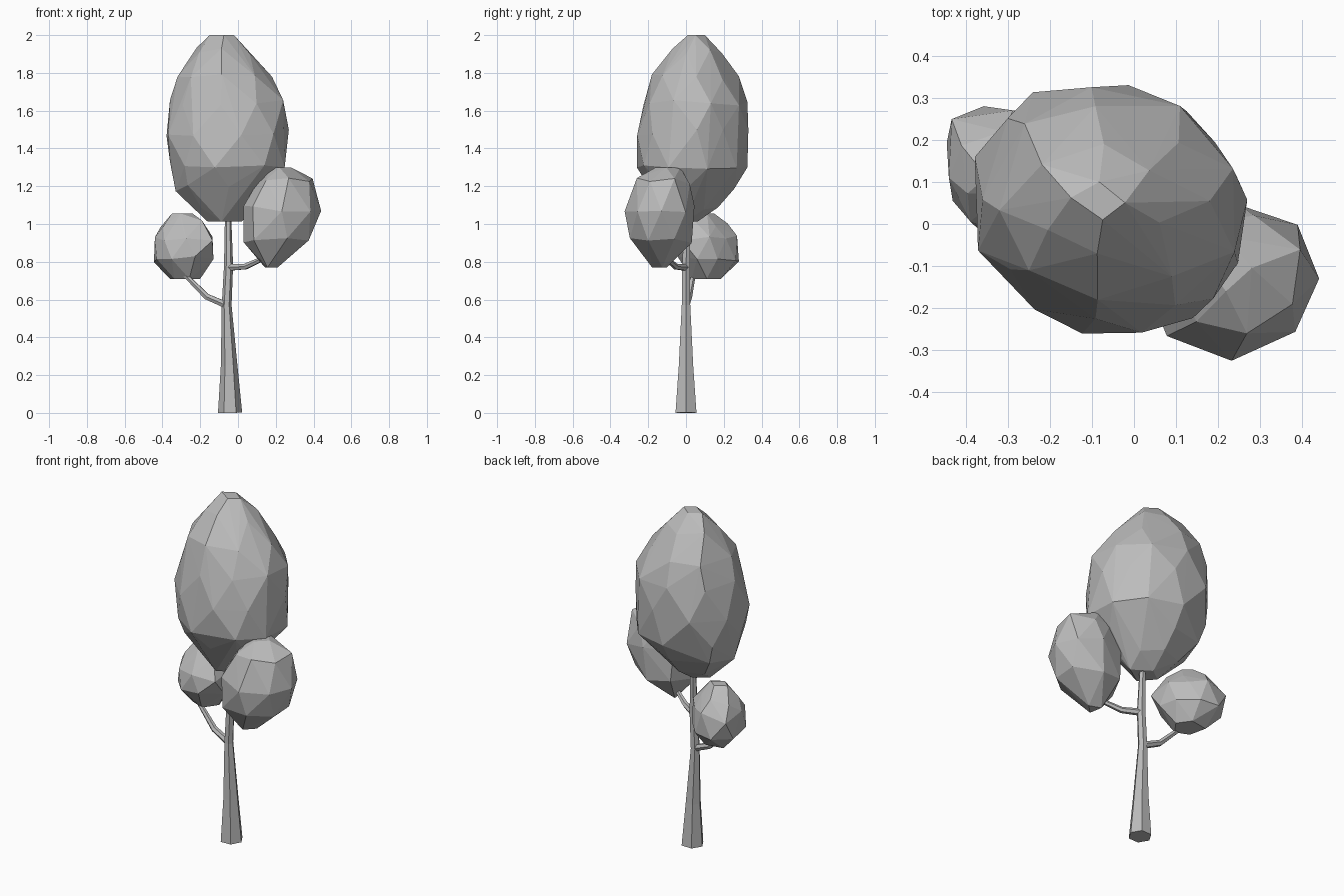
import bpy, bmesh, math, random

cube = bpy.data.objects.get("Cube")
if cube:
    bpy.data.objects.remove(cube, do_unlink=True)

random.seed(4)

grey = bpy.data.materials.new("plain grey")
grey.use_nodes = True
GREY = (0.5, 0.5, 0.5, 1)
grey.diffuse_color = GREY
grey.node_tree.nodes["Principled BSDF"].inputs["Base Color"].default_value = GREY


def add_object(name, data):
    obj = bpy.data.objects.new(name, data)
    bpy.context.collection.objects.link(obj)
    data.materials.append(grey)
    return obj


def foliage(name, layers, bulges):
    """Faceted clump: convex hull of uneven rings (z, x min, x max, y min, y max, points).
    Bulges (degrees, amount) swell or flatten one side."""
    bm = bmesh.new()
    for i, (z, x0, x1, y0, y1, count) in enumerate(layers):
        end = i in (0, len(layers) - 1)
        turn = math.pi / count * (i % 2)
        for k in range(count):
            a = turn + (k + random.uniform(-0.12, 0.12)) * math.tau / count
            r = random.uniform(0.505, 0.53)
            for side, amount in bulges:
                r *= 1 + amount * max(0, math.cos(a - math.radians(side))) ** 4
            x = (x0 + x1) / 2 + (x1 - x0) * r * math.cos(a)
            y = (y0 + y1) / 2 + (y1 - y0) * r * math.sin(a)
            lift = 0 if end else random.uniform(-0.02, 0.02)
            # keep every point inside the clump's own extents
            x = min(max(x, x0), x1)
            y = min(max(y, y0), y1)
            bm.verts.new((x, y, z + lift))
    hull = bmesh.ops.convex_hull(bm, input=bm.verts)
    loose = set(hull["geom_interior"] + hull["geom_unused"])
    bmesh.ops.delete(bm, geom=[v for v in loose if isinstance(v, bmesh.types.BMVert)],
                     context="VERTS")
    bmesh.ops.recalc_face_normals(bm, faces=bm.faces)
    mesh = bpy.data.meshes.new(name)
    bm.to_mesh(mesh)
    bm.free()
    return add_object(name, mesh)


def limb(name, path, tilt=0):
    """Six-sided tapering limb along points (x, y, z, radius)."""
    curve = bpy.data.curves.new(name, "CURVE")
    curve.dimensions = "3D"
    curve.bevel_depth = 1
    curve.bevel_resolution = 1
    curve.use_fill_caps = True
    line = curve.splines.new("POLY")
    line.use_smooth = False
    line.points.add(len(path) - 1)
    for point, (x, y, z, radius) in zip(line.points, path):
        point.co = (x, y, z, 1)
        point.radius = radius
        point.tilt = math.radians(tilt)
    return add_object(name, curve)


# Trunk and branches
limb("trunk", [(-0.042, 0, 0, 0.064), (-0.047, 0, 0.25, 0.044), (-0.06, 0, 0.57, 0.026),
               (-0.05, 0, 0.78, 0.024), (-0.053, 0.01, 1.1, 0.015)], tilt=30)
limb("right_branch", [(-0.06, 0, 0.57, 0.02), (-0.165, 0.015, 0.615, 0.018),
                      (-0.29, 0.04, 0.74, 0.013)])
limb("left_branch", [(-0.05, 0, 0.77, 0.02), (0.04, -0.055, 0.775, 0.017),
                     (0.16, -0.12, 0.83, 0.012)])

# Foliage clumps
foliage("main_crown", [
    (2.0, -0.15, -0.02, 0.01, 0.1, 4),
    (1.92, -0.23, 0.07, -0.07, 0.19, 6),
    (1.78, -0.32, 0.18, -0.18, 0.28, 8),
    (1.64, -0.36, 0.26, -0.225, 0.325, 9),
    (1.48, -0.38, 0.27, -0.26, 0.33, 9),
    (1.31, -0.36, 0.275, -0.265, 0.325, 9),
    (1.19, -0.33, 0.19, -0.19, 0.255, 8),
    (1.07, -0.22, 0.06, -0.12, 0.17, 6),
    (1.012, -0.16, 0.02, -0.08, 0.06, 4)],
    bulges=[(-40, -0.02), (40, -0.09), (140, 0.06), (215, -0.04)])
foliage("left_clump", [
    (1.3, 0.17, 0.28, -0.16, -0.03, 4),
    (1.23, 0.1, 0.4, -0.26, 0.02, 7),
    (1.08, 0.03, 0.44, -0.325, 0.045, 8),
    (0.92, 0.03, 0.39, -0.3, 0.03, 7),
    (0.77, 0.13, 0.21, -0.18, -0.09, 3)],
    bulges=[(-45, -0.06)])
foliage("right_clump", [
    (1.055, -0.35, -0.24, 0.07, 0.15, 4),
    (1.0, -0.41, -0.19, 0.02, 0.22, 6),
    (0.92, -0.44, -0.135, -0.04, 0.27, 8),
    (0.81, -0.445, -0.13, -0.045, 0.28, 8),
    (0.71, -0.36, -0.2, 0.03, 0.2, 5)],
    bulges=[(-45, 0.28), (135, 0.22), (45, -0.2), (225, -0.08)])
